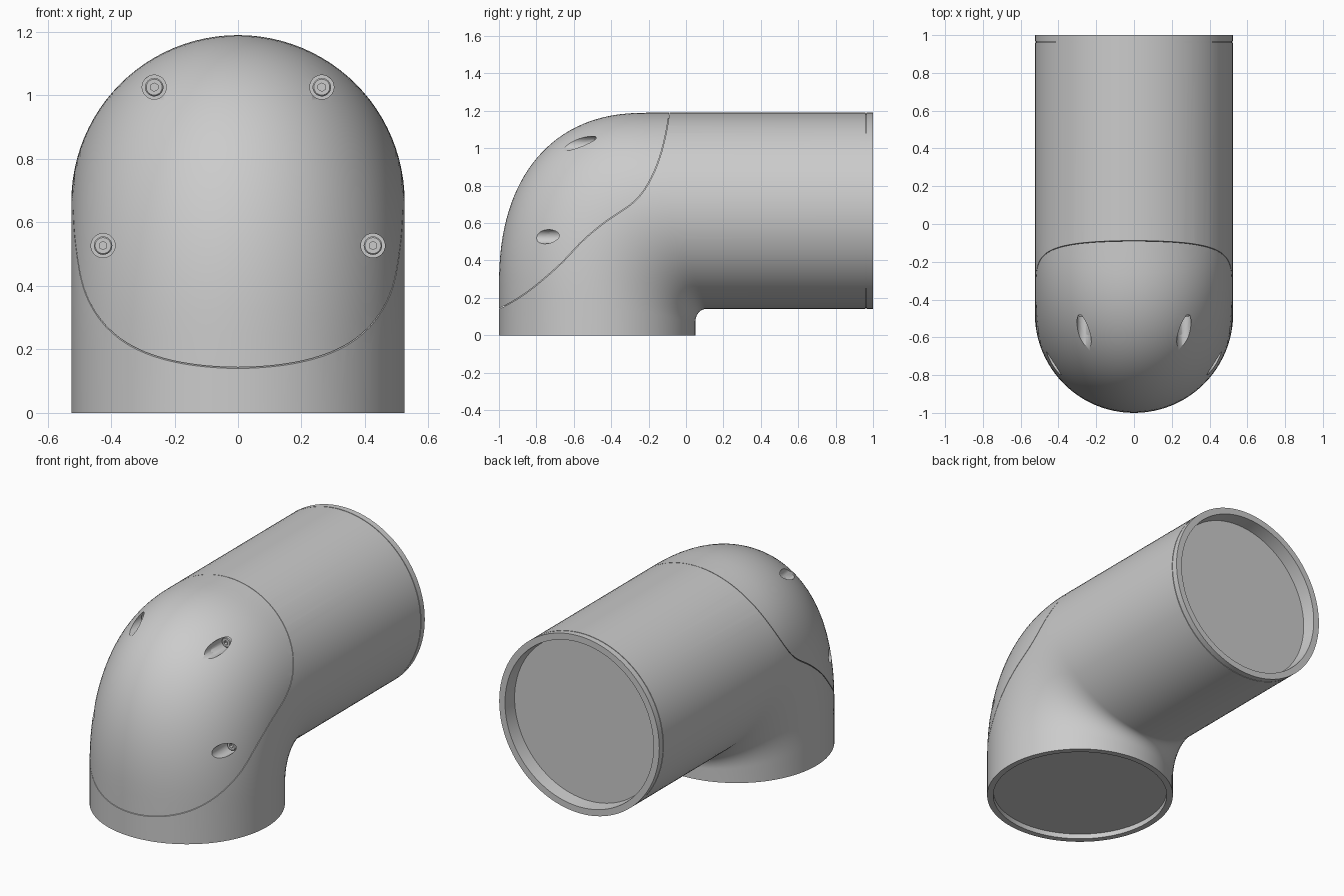
import bpy, bmesh
from math import sin, cos, pi, hypot
from mathutils import Vector

if "Cube" in bpy.data.objects:
    bpy.data.objects.remove(bpy.data.objects["Cube"])

R = 0.525      # pipe radius
SEG = 96
BULGE = 2 / 2.35   # superellipse power of the outer bend


def skin(name, rings):
    """Closed solid through a list of equal-length point rings."""
    bm = bmesh.new()
    loops = [[bm.verts.new(p) for p in ring] for ring in rings]
    n = len(loops[0])
    for a, b in zip(loops, loops[1:]):
        for i in range(n):
            j = (i + 1) % n
            bm.faces.new((a[i], a[j], b[j], b[i]))
    bm.faces.new(loops[0][::-1])
    bm.faces.new(loops[-1])
    bmesh.ops.recalc_face_normals(bm, faces=bm.faces[:])
    me = bpy.data.meshes.new(name)
    bm.to_mesh(me)
    bm.free()
    ob = bpy.data.objects.new(name, me)
    bpy.context.collection.objects.link(ob)
    return ob


def section(outer, inner, d):
    """Elliptical slice between an outer and inner (y, z) point, inset by d."""
    cy, cz = (outer[0] + inner[0]) / 2, (outer[1] + inner[1]) / 2
    vy, vz = outer[0] - cy, outer[1] - cz
    k = 1 - d / hypot(vy, vz)
    return [Vector(((R - d) * sin(a), cy + vy * k * cos(a), cz + vz * k * cos(a)))
            for a in (2 * pi * i / SEG for i in range(SEG))]


def elbow(name, d=0.0, detailed=True):
    low = lambda z, e: section((-1, z), (0.05, z), d + e)
    back = lambda y, e: section((y, 1.19), (y, 0.14), d + e)
    rings = [low(0.03, 0.035), low(0, 0.035)] if detailed else []
    rings.append(low(0, 0))
    for i in range(33):
        t = pi / 2 * i / 32
        c, s = max(cos(t), 0), sin(t)
        rings.append(section((-0.2 - 0.8 * c ** BULGE, 0.25 + 0.94 * s ** BULGE),
                             (0.105 - 0.055 * c, 0.07 + 0.07 * s), d))
    if detailed:   # end ring groove and recessed mouth
        rings += [back(0.961, 0), back(0.961, 0.005), back(0.965, 0.005), back(0.965, 0),
                  back(1, 0), back(1, 0.038), back(0.92, 0.045)]
    else:
        rings.append(back(1, 0))
    return skin(name, rings)


SEAM = [(-1.3, 0.04), (-1.15, 0.085), (-1, 0.14), (-0.85, 0.228), (-0.68, 0.37), (-0.55, 0.505),
        (-0.43, 0.605), (-0.28, 0.71), (-0.195, 0.82), (-0.13, 0.98), (-0.088, 1.19), (-0.08, 1.4)]


def cap_region(name, gap):
    """Side-view outline of the cap, extruded across x."""
    pts = []
    p = [Vector(q) for q in SEAM]
    for a, b, c, e in zip(p, p[1:], p[2:], p[3:]):
        for i in range(6):
            t = i / 6
            pts.append(0.5 * (2 * b + (c - a) * t + (2 * a - 5 * b + 4 * c - e) * t ** 2
                              + (3 * b - a - 3 * c + e) * t ** 3))
    pts += [p[-2], p[-1], Vector((-1.15, 1.4))]
    return skin(name, [[(x, q.x - gap, q.y + gap) for q in pts] for x in (-0.8, 0.8)])


def boolean(ob, cutter, op='DIFFERENCE'):
    m = ob.modifiers.new("cut", 'BOOLEAN')
    m.operation, m.object, m.solver = op, cutter, 'EXACT'
    bpy.context.view_layer.objects.active = ob
    bpy.ops.object.modifier_apply(modifier=m.name)


def disc(x, y, z, r, sides=0):
    """Ring facing the front; sides=6 gives a hexagon outline."""
    out = []
    for i in range(36):
        a = 2 * pi * i / 36
        rr = r * cos(pi / 6) / cos(a % (pi / 3) - pi / 6) if sides else r
        out.append((x + rr * sin(a), y, z + rr * cos(a)))
    return out


# pipe body with the seat for the cap cut away
body = elbow("pipe_body")
core = elbow("core_helper", 0.03, False)
seat = cap_region("seat_helper", 0)
boolean(seat, core)
boolean(body, seat)

# thin curved access cap
cap = elbow("elbow_cap", 0, False)
lining = elbow("lining_helper", 0.035, False)
region = cap_region("region_helper", 0.0025)
boolean(cap, region, 'INTERSECT')
boolean(cap, lining)

# counterbored screw holes and socket screws
helpers = [core, seat, lining, region]
screws = []
for side, label in ((-1, "left"), (1, "right")):
    for x, z, y, row in ((0.264, 1.026, -0.46, "upper"), (0.425, 0.527, -0.64, "lower")):
        x *= side
        hole = skin("hole_helper", [disc(x, -1.3, z, 0.038), disc(x, y, z, 0.038)])
        boolean(body, hole)
        boolean(cap, hole)
        helpers.append(hole)
        screws.append(skin(f"{row}_{label}_screw", [
            disc(x, y + 0.005, z, 0.029), disc(x, y - 0.026, z, 0.029), disc(x, y - 0.03, z, 0.025),
            disc(x, y - 0.03, z, 0.013, 6), disc(x, y - 0.012, z, 0.013, 6)]))

for h in helpers:
    bpy.data.objects.remove(h)

bpy.ops.object.select_all(action='DESELECT')
for ob in [body, cap] + screws:
    ob.select_set(True)
bpy.context.view_layer.objects.active = body
bpy.ops.object.shade_smooth_by_angle(angle=0.6)
